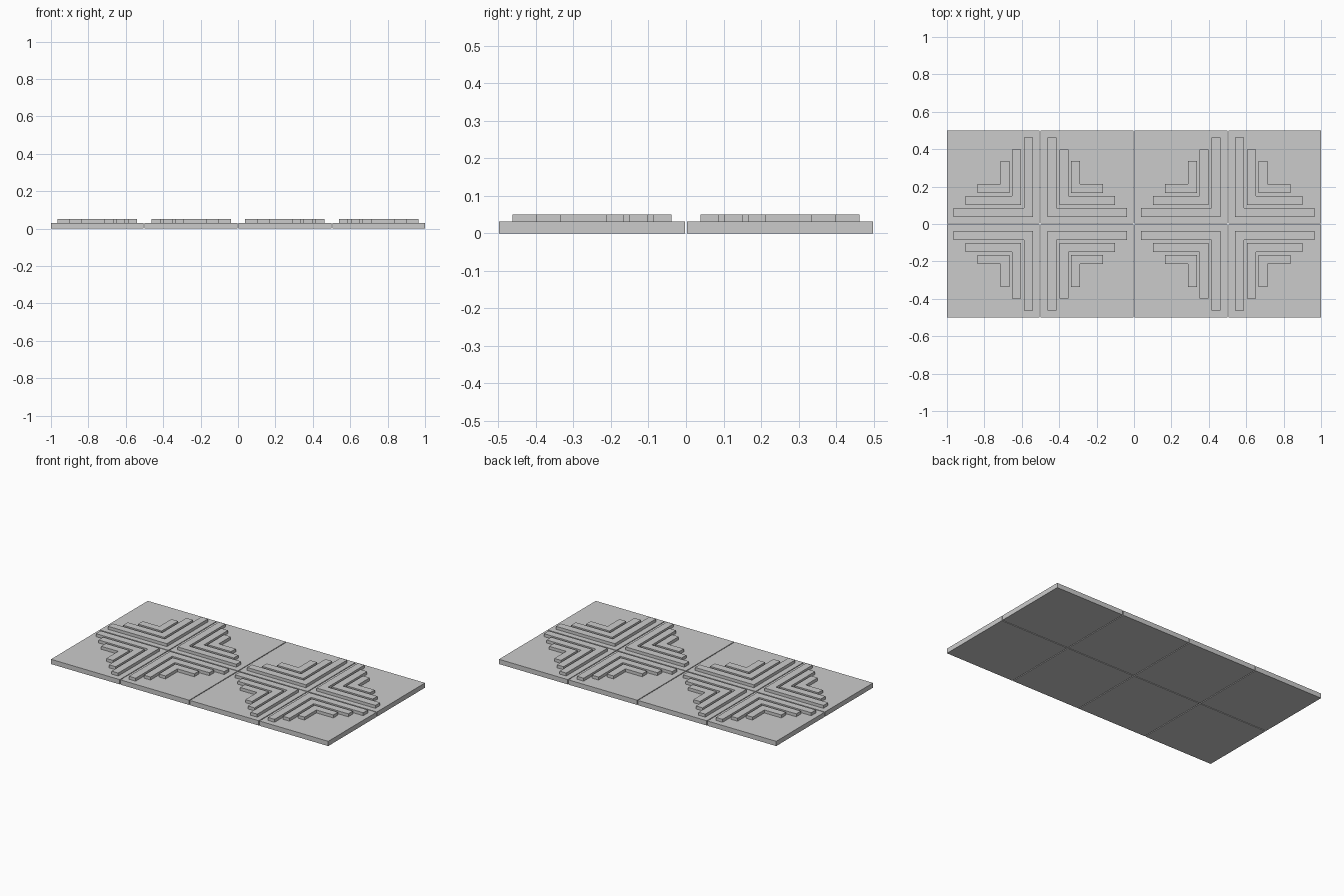
import bpy, bmesh

if "Cube" in bpy.data.objects:
    bpy.data.objects.remove(bpy.data.objects["Cube"])

TILE = 0.496           # tile side
HALF_GAP = 0.00265     # half the joint between tiles
PITCH = TILE + 2 * HALF_GAP
BASE_H, TOP_H = 0.031, 0.0505
BAR = 0.048            # width of a raised bar


def prism(name, outline, z0, z1):
    """Extrude a flat outline from z0 to z1."""
    bm = bmesh.new()
    face = bm.faces.new([bm.verts.new((x, y, z0)) for x, y in outline])
    ext = bmesh.ops.extrude_face_region(bm, geom=[face])
    verts = [g for g in ext["geom"] if isinstance(g, bmesh.types.BMVert)]
    bmesh.ops.translate(bm, verts=verts, vec=(0, 0, z1 - z0))
    bmesh.ops.recalc_face_normals(bm, faces=bm.faces)
    mesh = bpy.data.meshes.new(name)
    bm.to_mesh(mesh)
    bm.free()
    obj = bpy.data.objects.new(name, mesh)
    bpy.context.collection.objects.link(obj)
    return obj


def tile(side, t, sy):
    """One paving tile whose chevrons point at the centre of a 2x2 group."""
    cx, cy = side * PITCH, 0
    u, v = t, sy

    def place(points):
        return [(cx + u * (HALF_GAP + a), cy + v * (HALF_GAP + b)) for a, b in points]

    # square slab
    prism("tile_slab", place([(0, 0), (TILE, 0), (TILE, TILE), (0, TILE)]), 0, BASE_H)
    # three nested raised L-shaped ribs
    for i in range(3):
        d = 0.036 + 0.0635 * i
        e, w = TILE - d, d + BAR
        prism("raised_chevron",
              place([(d, d), (e, d), (e, w), (w, w), (w, e), (d, e)]), BASE_H, TOP_H)


# two groups of four mirrored tiles
for side in (-1, 1):
    for t in (-1, 1):
        for sy in (-1, 1):
            tile(side, t, sy)
